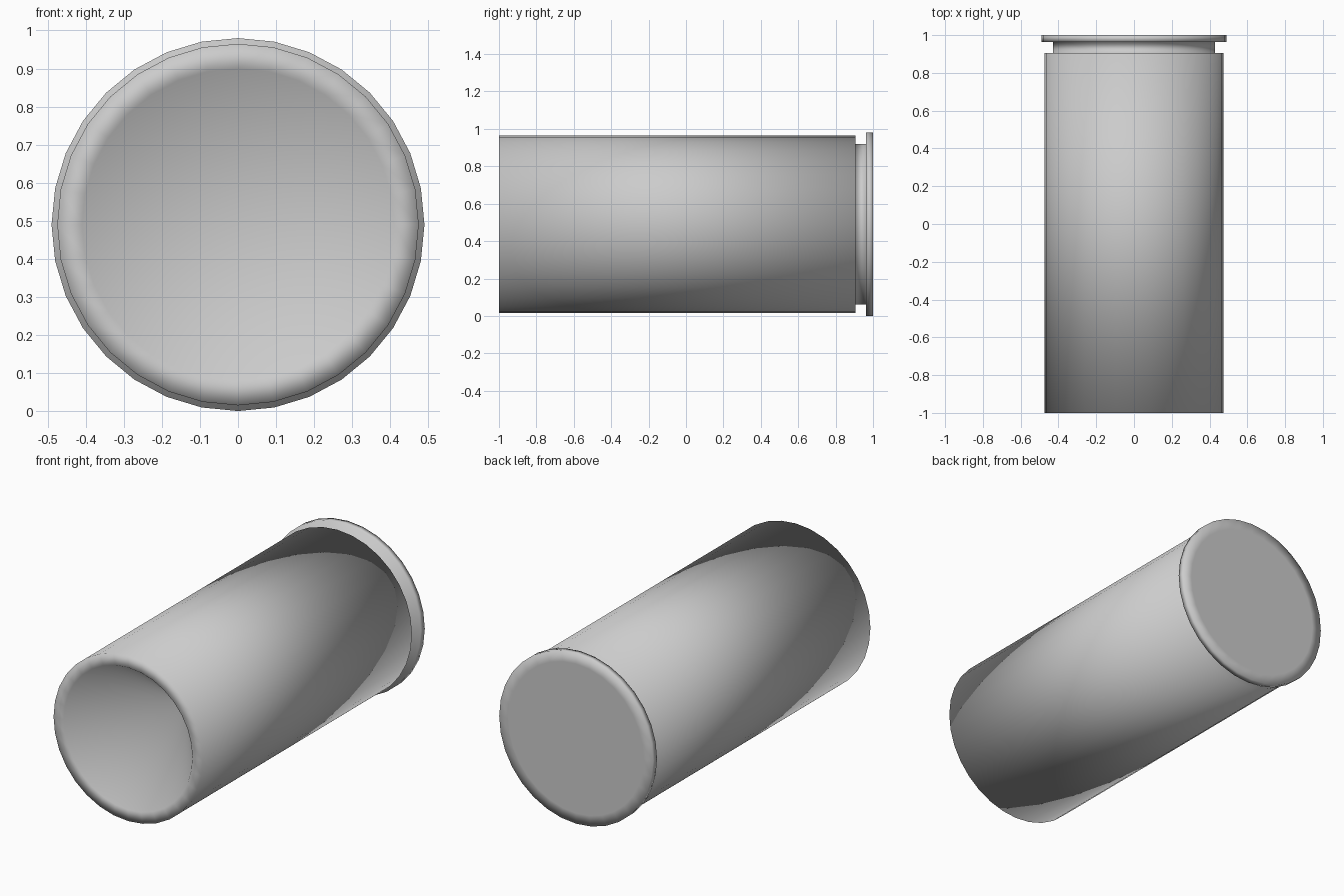
import bpy, bmesh
from math import sin, cos, tau

if "Cube" in bpy.data.objects:
    bpy.data.objects.remove(bpy.data.objects["Cube"])

SIDES = 32
CENTRE_Z = 0.49

# (radius, y) from the hollow's apex, round the mouth, along the body to the base
PROFILE = [
    (0.41, -1.0),    # mouth inner edge
    (0.475, -1.0),   # mouth outer edge
    (0.475, 0.905),  # end of body
    (0.43, 0.905),   # extractor groove
    (0.43, 0.963),
    (0.49, 0.963),   # rim
    (0.49, 1.0),
    (0.43, 1.0),     # flat base inset
]
HOLLOW_APEX_Y = -0.5

bm = bmesh.new()


def ring(radius, y):
    return [bm.verts.new((radius * sin(tau * i / SIDES), y,
                          CENTRE_Z + radius * cos(tau * i / SIDES)))
            for i in range(SIDES)]


# Lathed wall
rings = [ring(r, y) for r, y in PROFILE]
for a, b in zip(rings, rings[1:]):
    for i in range(SIDES):
        j = (i + 1) % SIDES
        bm.faces.new((a[i], a[j], b[j], b[i]))

# Conical hollow in the mouth
apex = bm.verts.new((0, HOLLOW_APEX_Y, CENTRE_Z))
for i in range(SIDES):
    bm.faces.new((rings[0][(i + 1) % SIDES], rings[0][i], apex))

# Flat base
bm.faces.new(rings[-1])

bmesh.ops.recalc_face_normals(bm, faces=bm.faces)
for f in bm.faces:
    f.smooth = True

mesh = bpy.data.meshes.new("casing")
bm.to_mesh(mesh)
bm.free()
casing = bpy.data.objects.new("casing", mesh)
bpy.context.collection.objects.link(casing)
